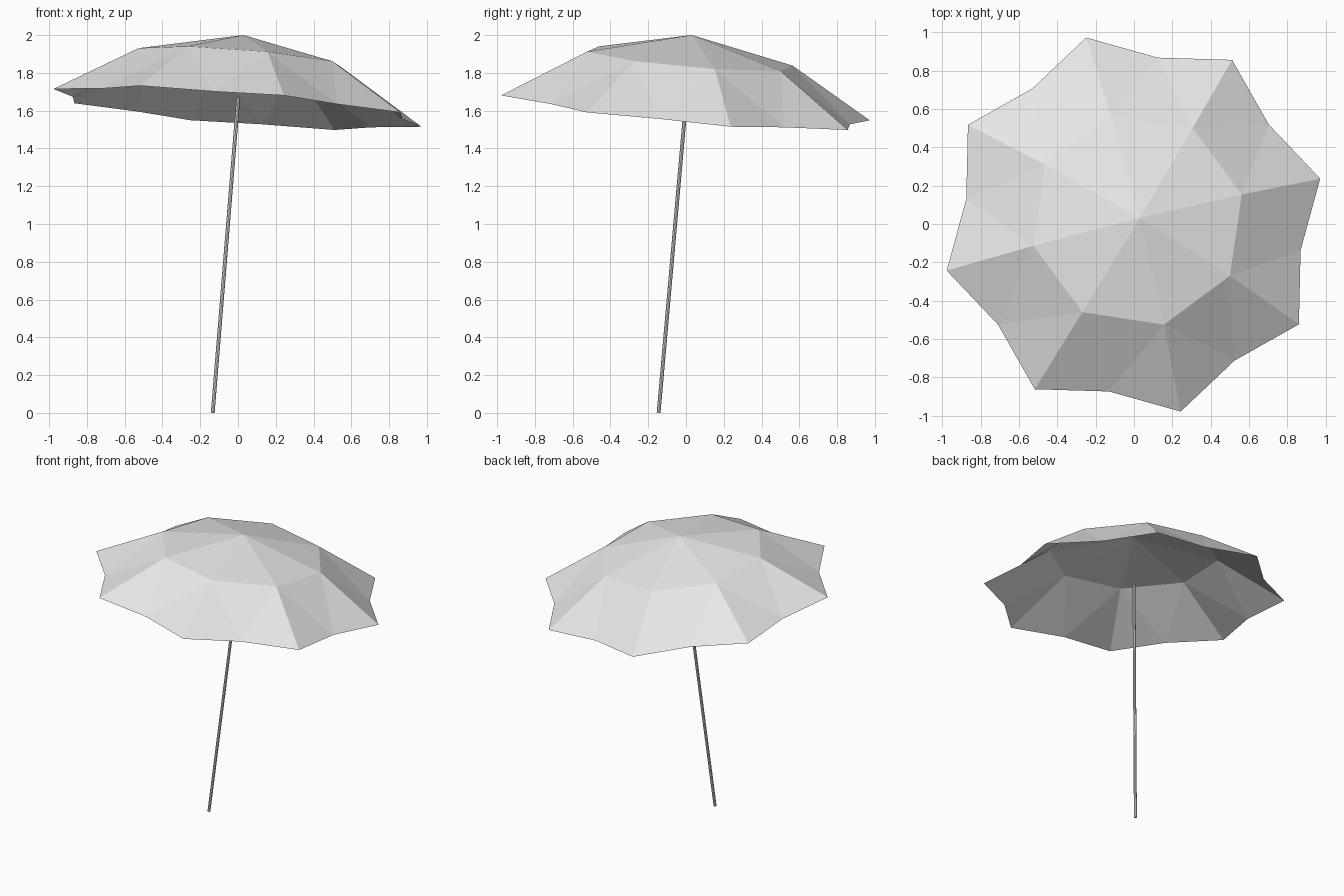
import bpy, bmesh
from math import radians, cos, sin
from mathutils import Vector

cube = bpy.data.objects.get("Cube")
if cube:
    bpy.data.objects.remove(cube, do_unlink=True)

AXIS = Vector((0.081, 0.088, 1)).normalized()      # leaning umbrella axis
TILT = Vector((0, 0, 1)).rotation_difference(AXIS).to_matrix().to_4x4()
RIM = Vector((-0.003, -0.003, 1.615))               # rim centre on the axis
RIBS = 8
START = radians(14)

grey = bpy.data.materials.new("light_grey")
grey.use_nodes = True
grey.diffuse_color = (0.8, 0.8, 0.8, 1)
grey.node_tree.nodes["Principled BSDF"].inputs["Base Color"].default_value = (0.8, 0.8, 0.8, 1)


def finish(bm, name, origin):
    """Lean the part along the axis and place it."""
    bm.transform(TILT)
    bmesh.ops.translate(bm, verts=bm.verts, vec=origin)
    mesh = bpy.data.meshes.new(name)
    bm.to_mesh(mesh)
    bm.free()
    mesh.materials.append(grey)
    obj = bpy.data.objects.new(name, mesh)
    bpy.context.collection.objects.link(obj)
    return obj


def ring(bm, radius, height, offset):
    step = radians(360 / RIBS)
    angles = [START + step * (i + offset) for i in range(RIBS)]
    return [bm.verts.new((radius * cos(a), radius * sin(a), height)) for a in angles]


# Canopy: apex, rib bends, rib tips and the scalloped hem between the tips
bm = bmesh.new()
apex = bm.verts.new((0, 0, 0.388))
bends = ring(bm, 0.563, 0.262, 0)
tips = ring(bm, 1.008, 0, 0)
hems = ring(bm, 0.884, 0, 0.5)
for i in range(RIBS):
    j = (i + 1) % RIBS
    bm.faces.new((apex, bends[i], bends[j]))
    bm.faces.new((bends[i], tips[i], hems[i]))
    bm.faces.new((bends[i], hems[i], bends[j]))
    bm.faces.new((bends[j], hems[i], tips[j]))
finish(bm, "canopy", RIM)

# Pole: thin rod that stops just inside the canopy
bm = bmesh.new()
length = 1.68
bmesh.ops.create_cone(bm, cap_ends=True, segments=8, radius1=0.01, radius2=0.01, depth=length)
foot = RIM - AXIS * ((RIM.z - 0.001) / AXIS.z)
finish(bm, "pole", foot + AXIS * length / 2)
